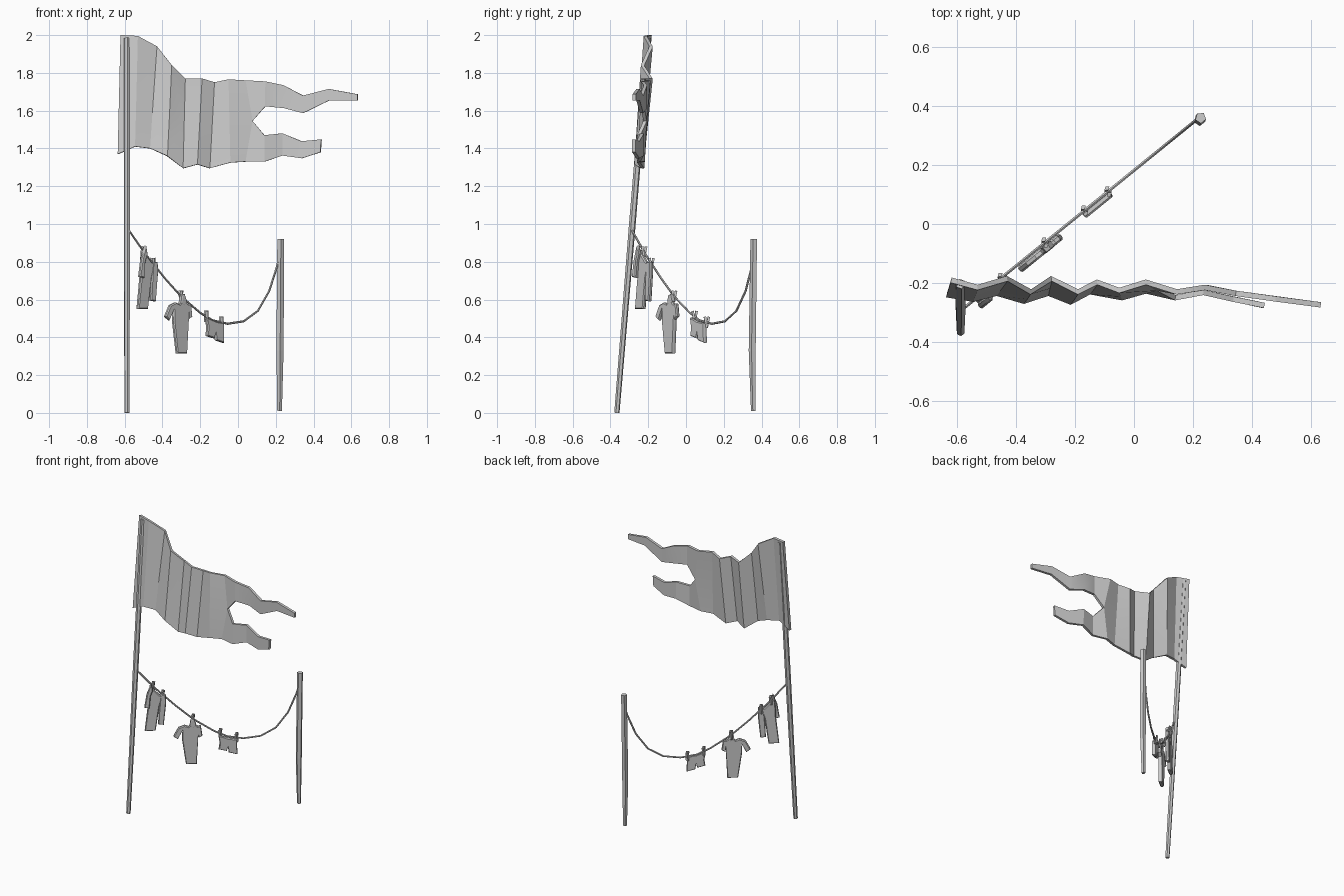
import bpy, bmesh, math
from mathutils import Vector, Matrix

if "Cube" in bpy.data.objects:
    bpy.data.objects.remove(bpy.data.objects["Cube"])

SLOPE = 0.81                                   # rope heading in plan
ALONG = Vector((1, SLOPE, 0)).normalized()
OUT = Vector((ALONG.y, -ALONG.x, 0))           # faces the viewer


def rope_point(x, z, out=0.0):
    return Vector((x, -0.28 + SLOPE * (x + 0.57), z)) + OUT * out


def finish(name, bm, smooth=None):
    bmesh.ops.recalc_face_normals(bm, faces=bm.faces)
    me = bpy.data.meshes.new(name)
    bm.to_mesh(me)
    bm.free()
    ob = bpy.data.objects.new(name, me)
    bpy.context.collection.objects.link(ob)
    if smooth:
        bpy.ops.object.select_all(action='DESELECT')
        ob.select_set(True)
        bpy.context.view_layer.objects.active = ob
        bpy.ops.object.shade_smooth_by_angle(angle=math.radians(smooth))
    return ob


def tube(name, pts, radii, sides, smooth=None):
    bm = bmesh.new()
    pts = [Vector(p) for p in pts]
    rings = []
    for i, (p, r) in enumerate(zip(pts, radii)):
        t = (pts[min(i + 1, len(pts) - 1)] - pts[max(i - 1, 0)]).normalized()
        a = OUT - t * OUT.dot(t)
        a.normalize()
        b = t.cross(a)
        rings.append([bm.verts.new(p + r * (a * math.cos(k) + b * math.sin(k)))
                      for k in (math.tau * (j + 0.5) / sides for j in range(sides))])
    for r0, r1 in zip(rings, rings[1:]):
        for j in range(sides):
            k = (j + 1) % sides
            bm.faces.new((r0[j], r0[k], r1[k], r1[j]))
    bm.faces.new(rings[0])
    bm.faces.new(rings[-1])
    return finish(name, bm, smooth)


# Posts
tube("flag_pole", [(-0.588, -0.366, 0), (-0.588, -0.284, 1.0), (-0.588, -0.203, 1.985)],
     [0.014, 0.018, 0.017], 6)
tube("short_post", [(0.22, 0.357, 0.01), (0.222, 0.352, 0.33), (0.226, 0.36, 0.92)],
     [0.013, 0.02, 0.019], 5)

# Sagging clothes line
LINE = [(-0.58, 0.97), (-0.49, 0.84), (-0.385, 0.71), (-0.30, 0.615), (-0.2, 0.53), (-0.135, 0.49),
        (-0.055, 0.472), (0.03, 0.485), (0.105, 0.54), (0.165, 0.645), (0.205, 0.77), (0.22, 0.83)]
tube("clothes_line", [rope_point(x, z) for x, z in LINE], [0.006] * len(LINE), 6, 40)


def line_height(x):
    for (x0, z0), (x1, z1) in zip(LINE, LINE[1:]):
        if x0 <= x <= x1:
            return z0 + (z1 - z0) * (x - x0) / (x1 - x0)


# Tattered pennant: columns of top x, z, y and bottom x, z, y
COLS = [(-.62, 2.0, -.19, -.635, 1.37, -.24), (-.53, 1.995, -.215, -.545, 1.41, -.255),
        (-.43, 1.94, -.185, -.465, 1.40, -.235), (-.35, 1.84, -.23, -.375, 1.36, -.262),
        (-.28, 1.77, -.185, -.29, 1.295, -.235), (-.19, 1.77, -.23, -.215, 1.315, -.265),
        (-.125, 1.75, -.197, -.15, 1.295, -.23), (-.05, 1.765, -.225, -.04, 1.325, -.25),
        (.04, 1.76, -.197, .04, 1.33, -.227)]
# Tails: outer x, z, inner x, z, y
UPPER = [(.145, 1.755, .145, 1.623, -.23), (.24, 1.735, .245, 1.613, -.215),
         (.345, 1.68, .345, 1.587, -.235), (.48, 1.715, .485, 1.655, -.254),
         (.633, 1.687, .633, 1.655, -.274)]
LOWER = [(.14, 1.33, .14, 1.47, -.25), (.235, 1.362, .235, 1.48, -.232),
         (.34, 1.348, .337, 1.438, -.255), (.437, 1.38, .442, 1.448, -.276)]
bm = bmesh.new()
V = lambda x, z, y: bm.verts.new((x, y, z))
top = [V(*c[:3]) for c in COLS]
bot = [V(*c[3:]) for c in COLS]
mid = [V(*[(c[i] + c[i + 3]) / 2 for i in range(3)]) for c in COLS[:-1]] + [V(.077, 1.545, -.217)]
for edge, tail in ((top, UPPER), (bot, LOWER)):
    outer = edge + [V(x, z, y) for x, z, _, _, y in tail]
    inner = mid + [V(x, z, y) for _, _, x, z, y in tail]
    for i in range(len(outer) - 1):
        bm.faces.new((outer[i], outer[i + 1], inner[i + 1], inner[i]))
flag = finish("tattered_flag", bm)
mod = flag.modifiers.new("thickness", 'SOLIDIFY')
mod.thickness = 0.018
mod.offset = 0
bpy.context.view_layer.objects.active = flag
flag.select_set(True)
bpy.ops.object.modifier_apply(modifier=mod.name)
bpy.ops.object.shade_smooth_by_angle(angle=math.radians(22))


def garment(name, outline, out=0.0, thick=0.012, puff=0.006):
    bm = bmesh.new()
    f = bm.faces.new([bm.verts.new(rope_point(x, z, out - thick / 2)) for x, z in outline])
    ext = bmesh.ops.extrude_face_region(bm, geom=[f], use_keep_orig=True)
    bmesh.ops.translate(bm, vec=OUT * thick, verts=[v for v in ext["geom"] if isinstance(v, bmesh.types.BMVert)])
    bmesh.ops.recalc_face_normals(bm, faces=bm.faces)
    sides = [g for g in bm.faces if len(g.verts) > 4 or abs(g.normal.dot(OUT)) > 0.9]
    bmesh.ops.inset_individual(bm, faces=sides, thickness=0.006, depth=puff)
    bmesh.ops.triangulate(bm, faces=[g for g in bm.faces if len(g.verts) > 4])
    return finish(name, bm, 30)


# Laundry: long-sleeved shirt, short-sleeved shirt, shorts
garment("shirt_body", [(-.515, .865), (-.495, .835), (-.47, .80), (-.452, .79), (-.468, .72),
                       (-.487, .55), (-.54, .55), (-.525, .72), (-.522, .80)], 0.01)
garment("left_sleeve", [(-.51, .885), (-.50, .84), (-.512, .80), (-.518, .715), (-.543, .72), (-.532, .81)], 0.028)
garment("right_sleeve", [(-.463, .80), (-.437, .80), (-.435, .74), (-.447, .59), (-.474, .595), (-.472, .68)], 0.012)
garment("short_sleeved_shirt", [(-.345, .585), (-.325, .575), (-.305, .605), (-.28, .575), (-.265, .58),
                                (-.257, .51), (-.277, .495), (-.277, .53), (-.285, .315), (-.338, .315),
                                (-.358, .49), (-.355, .55), (-.378, .49), (-.40, .51), (-.375, .57)], 0.018)
garment("shirt_collar", [(-.32, .58), (-.315, .62), (-.30, .63), (-.288, .59), (-.302, .565)], 0.018, 0.02, 0.003)
garment("shorts", [(-.178, .505), (-.13, .485), (-.087, .475), (-.085, .37), (-.128, .385),
                   (-.131, .425), (-.137, .395), (-.177, .408), (-.172, .45)], 0.012)

# Clothes pegs: two tapered prongs each
for n, x in enumerate((-.498, -.450, -.302, -.168, -.088)):
    bm = bmesh.new()
    for s in (-1, 1):
        m = (Matrix.Translation(rope_point(x, line_height(x))) @ Matrix.Rotation(math.atan2(ALONG.y, ALONG.x), 4, 'Z')
             @ Matrix.Translation((0, s * 0.007, 0)) @ Matrix.Rotation(s * 0.12, 4, 'Y')
             @ Matrix.Rotation(-s * 0.12, 4, 'X') @ Matrix.Diagonal((1, 0.7, 1, 1)))
        bmesh.ops.create_cone(bm, cap_ends=True, segments=4, radius1=0.008, radius2=0.011, depth=0.06, matrix=m)
    finish(f"clothes_peg_{n + 1}", bm)
